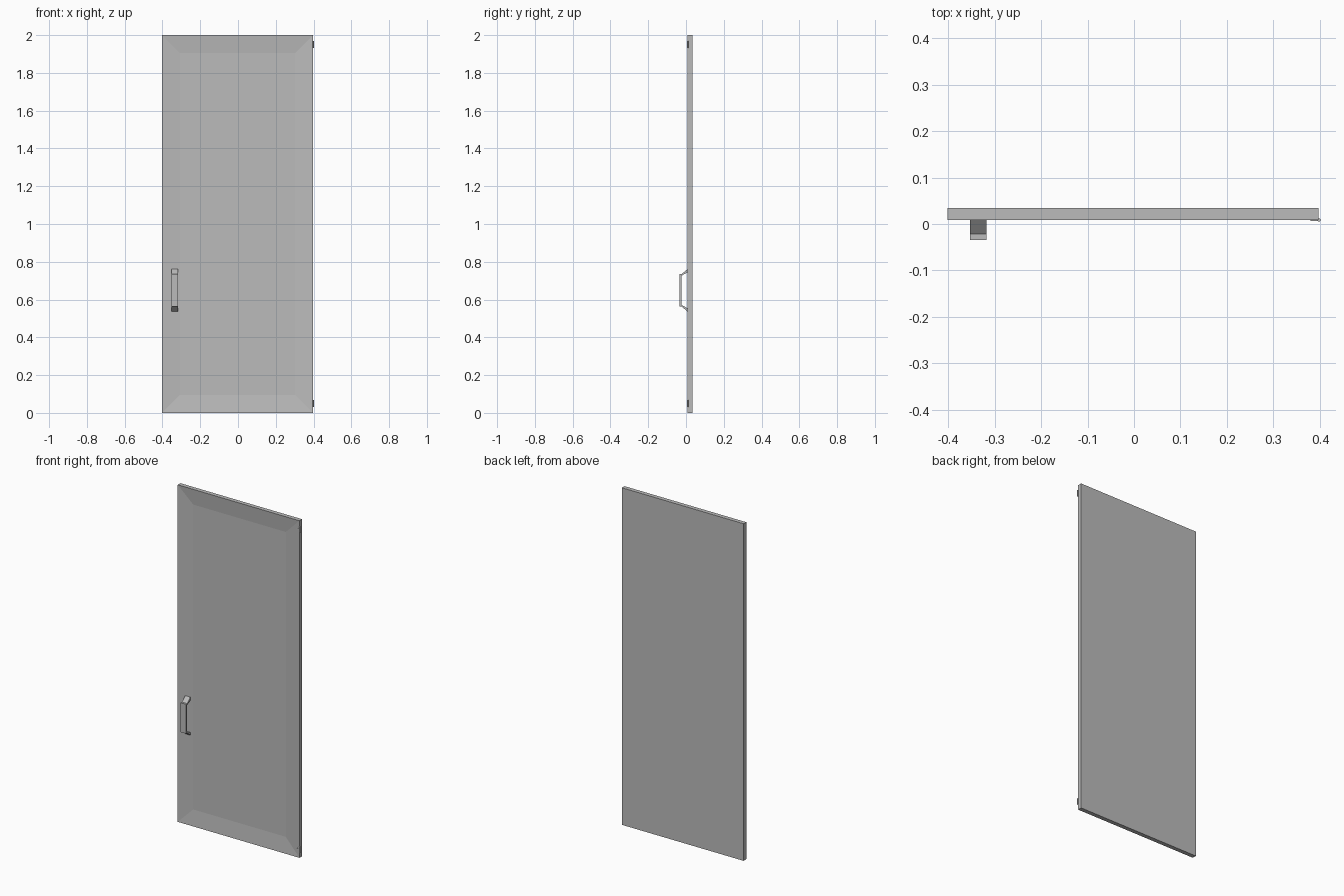
import bpy, bmesh
from mathutils import Vector, Matrix

cube = bpy.data.objects.get("Cube")
if cube:
    bpy.data.objects.remove(cube, do_unlink=True)

FRONT, BACK = 0.009, 0.034
MID_Z = 0.649

grey = bpy.data.materials.new("door grey")
grey.use_nodes = True
colour = (0.5, 0.5, 0.5, 1)
grey.diffuse_color = colour
grey.node_tree.nodes["Principled BSDF"].inputs["Base Color"].default_value = colour


def finish(name, bm):
    bmesh.ops.recalc_face_normals(bm, faces=bm.faces)
    mesh = bpy.data.meshes.new(name)
    bm.to_mesh(mesh)
    bm.free()
    mesh.materials.append(grey)
    obj = bpy.data.objects.new(name, mesh)
    bpy.context.collection.objects.link(obj)
    return obj


def add_box(bm, low, high):
    low, high = Vector(low), Vector(high)
    matrix = Matrix.Translation((low + high) / 2) @ Matrix.Diagonal((*(high - low), 1))
    return bmesh.ops.create_cube(bm, size=1, matrix=matrix)["verts"]


# Door slab with a recessed front panel
bm = bmesh.new()
add_box(bm, (-0.402, FRONT, 0), (0.397, BACK, 2))
bm.normal_update()
face = min(bm.faces, key=lambda f: f.normal.y)
bmesh.ops.inset_region(bm, faces=[face], thickness=0.135)
bmesh.ops.translate(bm, verts=face.verts, vec=(0, 0.009, 0))
finish("door_slab", bm)

# Handle: bracket profile mirrored top to bottom, extruded sideways
outer = [(FRONT, 0.113), (-0.022, 0.087), (-0.034, 0.087)]
inner = [(-0.024, 0.077), (FRONT, 0.096)]
profile = outer + [(y, -z) for y, z in reversed(outer)]
profile += [(y, -z) for y, z in reversed(inner)] + inner
bm = bmesh.new()
face = bm.faces.new([bm.verts.new((-0.353, y, MID_Z + z)) for y, z in profile])
side = bmesh.ops.extrude_face_region(bm, geom=[face])["geom"]
verts = [v for v in side if isinstance(v, bmesh.types.BMVert)]
bmesh.ops.translate(bm, verts=verts, vec=(0.035, 0, 0))
finish("handle", bm)

# Hinges: a barrel at the edge with a thin leaf on the front
for name, z in (("lower_hinge", 0.05), ("upper_hinge", 1.95)):
    bm = bmesh.new()
    bmesh.ops.create_cone(bm, cap_ends=True, segments=12, radius1=0.0035, radius2=0.0035,
                          depth=0.038, matrix=Matrix.Translation((0.3985, 0.0085, z)))
    add_box(bm, (0.38, 0.007, z - 0.004), (0.398, 0.0095, z + 0.004))
    obj = finish(name, bm)
    bpy.context.view_layer.objects.active = obj
    obj.select_set(True)
    bpy.ops.object.shade_smooth_by_angle()
    obj.select_set(False)
